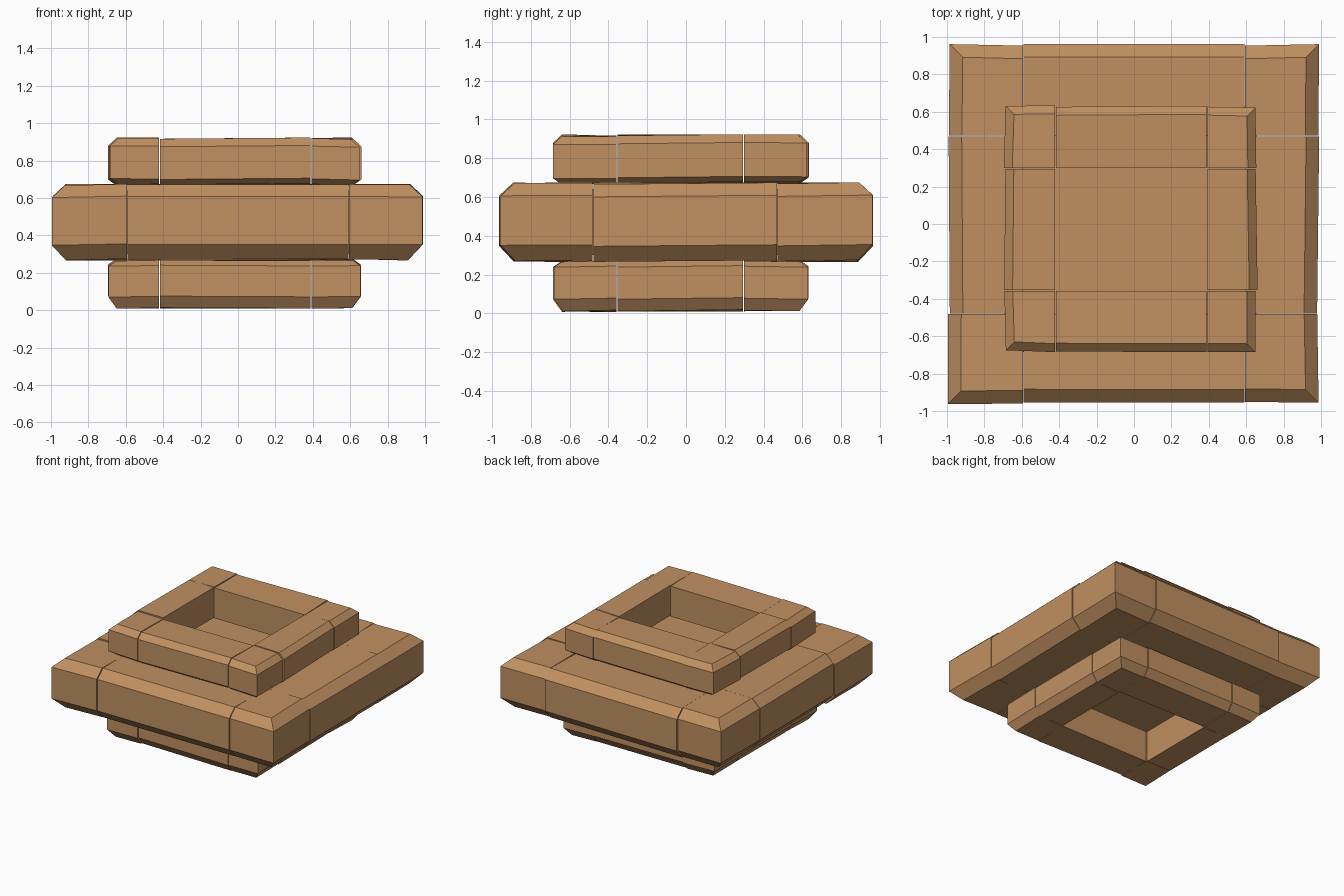
import bpy, bmesh, random

if "Cube" in bpy.data.objects:
    bpy.data.objects.remove(bpy.data.objects["Cube"])

random.seed(4)
mat = bpy.data.materials.new("warm_brown_stone")
mat.diffuse_color = (0.53, 0.28, 0.12, 1)
mat.use_nodes = True
mat.node_tree.nodes["Principled BSDF"].inputs["Base Color"].default_value = mat.diffuse_color


def block(name, xs, ys, levels, out, jit=0.006):
    """Stone block: stacked rectangles (z, inset), inset only on outward sides."""
    ox, oy = out
    bm = bmesh.new()
    rows = []
    jx = [random.uniform(-jit, jit) for _ in range(4)]
    jz = [random.uniform(-jit, jit) for _ in range(4)]
    for z, c in levels:
        x0 = xs[0] + (c if ox < 0 else 0)
        x1 = xs[1] - (c if ox > 0 else 0)
        y0 = ys[0] + (c if oy < 0 else 0)
        y1 = ys[1] - (c if oy > 0 else 0)
        pts = [(x0, y0), (x1, y0), (x1, y1), (x0, y1)]
        row = []
        for i, (x, y) in enumerate(pts):
            # only the outer sides wobble, so joints stay tight
            wx = jx[i] if ox and (x == x0) == (ox < 0) else 0
            wy = jx[i] if oy and (y == y0) == (oy < 0) else 0
            row.append(bm.verts.new((x + wx, y + wy, z + jz[i])))
        rows.append(row)
    bm.faces.new(rows[0][::-1])
    bm.faces.new(rows[-1])
    for a, b in zip(rows, rows[1:]):
        for i in range(4):
            j = (i + 1) % 4
            bm.faces.new((a[i], a[j], b[j], b[i]))
    me = bpy.data.meshes.new(name)
    bm.to_mesh(me)
    bm.free()
    me.materials.append(mat)
    ob = bpy.data.objects.new(name, me)
    bpy.context.collection.objects.link(ob)
    return ob


def ring(name, xb, yb, levels):
    """Eight blocks around an open centre; bounds are the four grid lines."""
    gap = 0.002
    for i in range(3):
        for j in range(3):
            if i == 1 and j == 1:
                continue
            block(f"{name}_block_{i}{j}",
                  (xb[i] + (gap if i else 0), xb[i + 1] - (gap if i < 2 else 0)),
                  (yb[j] + (gap if j else 0), yb[j + 1] - (gap if j < 2 else 0)),
                  levels, (i - 1, j - 1))


# small rings above and below
small_x = (-0.69, -0.42, 0.39, 0.655)
small_y = (-0.68, -0.355, 0.297, 0.628)
ring("lower_ring", small_x, small_y,
     [(0.013, 0.045), (0.075, 0.0), (0.24, 0.0), (0.268, 0.04)])
ring("upper_ring", small_x, small_y,
     [(0.672, 0.04), (0.70, 0.0), (0.875, 0.0), (0.917, 0.045)])

# wide middle ring
ring("middle_ring", (-0.99, -0.592, 0.592, 0.985), (-0.957, -0.48, 0.47, 0.957),
     [(0.27, 0.075), (0.35, 0.0), (0.605, 0.0), (0.67, 0.07)])

# slab closing the centre of the middle ring
block("middle_floor", (-0.6, 0.6), (-0.49, 0.48),
      [(0.30, 0.0), (0.64, 0.0)], (0, 0), 0)
